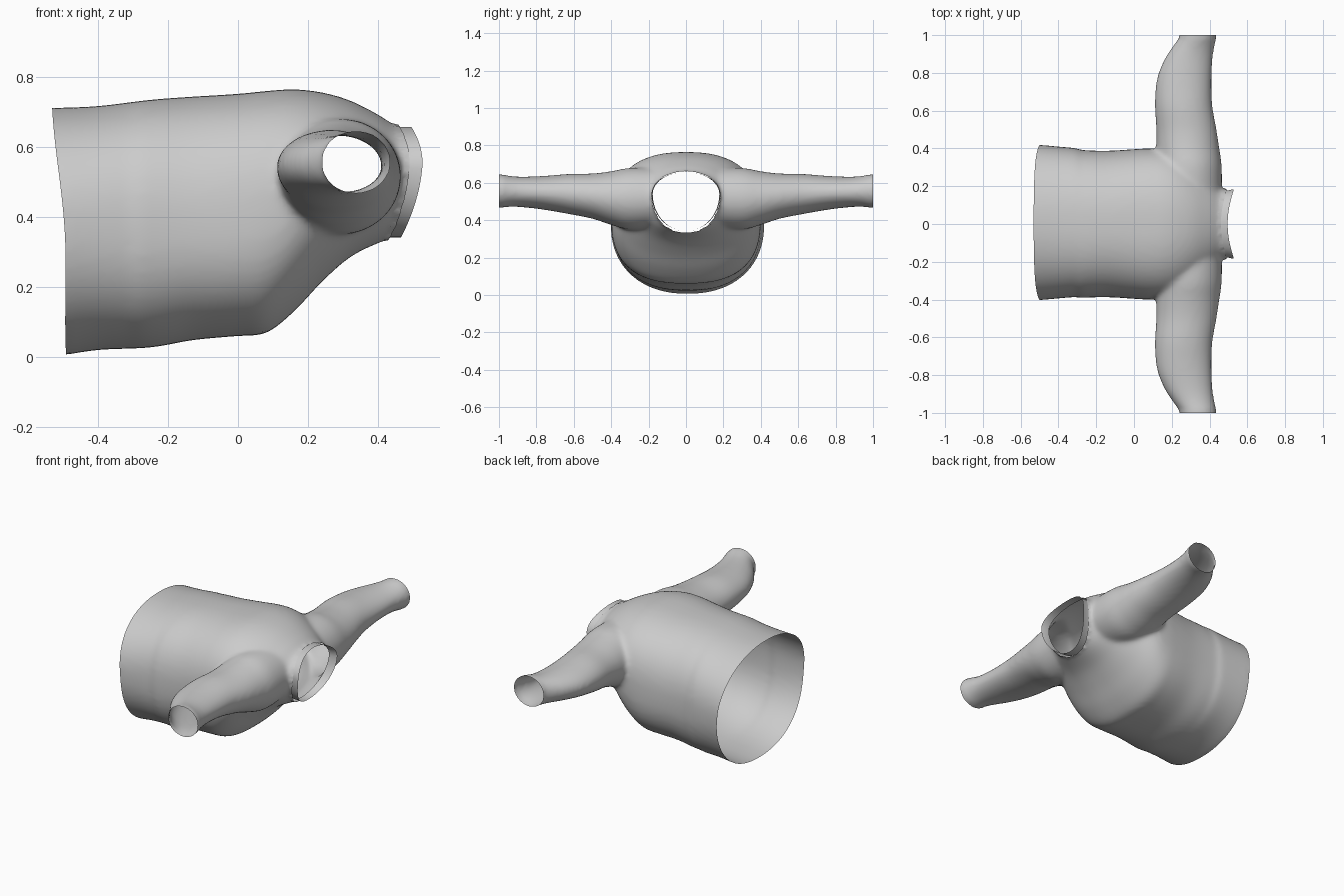
import bpy, bmesh, math

if "Cube" in bpy.data.objects:
    bpy.data.objects.remove(bpy.data.objects["Cube"])


def spow(v, p):
    return math.copysign(abs(v) ** p, v)


def loft(bm, rings, closed=True):
    """Skin a list of point rings, optionally capping both ends."""
    vs = [[bm.verts.new(p) for p in r] for r in rings]
    n = len(vs[0])
    for a, b in zip(vs, vs[1:]):
        for i in range(n):
            j = (i + 1) % n
            bm.faces.new((a[i], a[j], b[j], b[i]))
    if closed:
        bm.faces.new(vs[0][::-1])
        bm.faces.new(vs[-1])


def spline(rows, steps=5):
    """Catmull-Rom resampling of section rows."""
    out = []
    for i in range(len(rows) - 1):
        p = [rows[max(0, min(len(rows) - 1, i + k))] for k in (-1, 0, 1, 2)]
        for s in range(steps):
            t = s / steps
            out.append([b + .5 * t * (c - a + t * (2*a - 5*b + 4*c - d + t * (3*(b - c) + d - a)))
                        for a, b, c, d in zip(*p)])
    return out + [rows[-1]]


ANG = [2 * math.pi * i / 64 for i in range(64)]

# torso sections: x, top z, widest z, bottom z, half width, squareness
TORSO = [
    (-.60, .710, .38, .000, .415, 2.2), (-.52, .712, .38, .002, .413, 2.2),
    (-.40, .717, .38, .020, .402, 2.3), (-.25, .735, .38, .027, .390, 2.4),
    (-.13, .744, .38, .048, .388, 2.4), (.00, .752, .39, .060, .396, 2.5),
    (.08, .760, .41, .068, .400, 2.5), (.16, .765, .44, .130, .395, 2.4),
    (.24, .756, .48, .215, .365, 2.3), (.32, .733, .51, .285, .310, 2.2),
    (.40, .693, .53, .325, .245, 2.1), (.45, .662, .54, .340, .190, 2.1),
    (.50, .655, .54, .340, .180, 2.1), (.58, .655, .54, .340, .180, 2.1)]
# sleeve sections: y, back x, front x, bottom z, top z
SLEEVE = [
    (.15, .12, .465, .36, .68), (.30, .12, .465, .35, .68), (.40, .118, .452, .375, .662),
    (.50, .118, .437, .408, .650), (.62, .110, .416, .432, .648), (.72, .114, .411, .450, .640),
    (.80, .130, .412, .462, .635), (.88, .165, .417, .470, .633), (.94, .205, .426, .472, .637),
    (1.0, .243, .438, .466, .648), (1.08, .243, .438, .466, .648)]

bm = bmesh.new()
rings = []
for x, zt, zm, zb, w, n in spline(TORSO):
    rings.append([(x, .008 * (x < -.3) + w * spow(math.cos(a), 2 / n),
                   zm + (zt - zm if math.sin(a) > 0 else zm - zb) * spow(math.sin(a), 2 / n))
                  for a in ANG])
loft(bm, rings)
for side in (1, -1):
    rings = []
    for y, xa, xb, za, zb in spline(SLEEVE):
        rings.append([((xa + xb) / 2 + (xb - xa) / 2 * math.cos(a), side * y,
                       (za + zb) / 2 + (zb - za) / 2 * math.sin(a)) for a in ANG])
    loft(bm, rings)
bmesh.ops.recalc_face_normals(bm, faces=bm.faces)
me = bpy.data.meshes.new("shirt_body")
bm.to_mesh(me)
bm.free()
shirt = bpy.data.objects.new("shirt_body", me)
bpy.context.collection.objects.link(shirt)

# fuse torso and sleeves into one soft skin
mod = shirt.modifiers.new("fuse", 'REMESH')
mod.mode = 'VOXEL'
mod.voxel_size = .012
mod = shirt.modifiers.new("soften", 'SMOOTH')
mod.factor = .5
mod.iterations = 14
bpy.context.view_layer.objects.active = shirt
shirt.select_set(True)
for name in ("fuse", "soften"):
    bpy.ops.object.modifier_apply(modifier=name)


def neck_x(y, z):
    return .43 + .03 * (z - .34) / .32 + .04 * (y / .18) ** 2


def hem_x(z):
    return -.483 - .04 * z / .71 - .008 * math.cos(z / .71 * 2 * math.pi)


# open the hem, neck and cuffs, then straighten the cut edges
bm = bmesh.new()
bm.from_mesh(shirt.data)


def is_neck(c):
    return c.x > .38 and abs(c.y) < .215


cut = [v for v in bm.verts if v.co.x < hem_x(v.co.z) or abs(v.co.y) > 1
       or (is_neck(v.co) and v.co.x > neck_x(v.co.y, v.co.z))]
bmesh.ops.delete(bm, geom=cut, context='VERTS')
for v in bm.verts:
    if v.is_boundary:
        if v.co.x < -.3:
            v.co.x = hem_x(v.co.z)
        elif abs(v.co.y) > .8:
            v.co.y = math.copysign(1, v.co.y)
        elif is_neck(v.co):
            v.co.x = neck_x(v.co.y, v.co.z)
bm.to_mesh(shirt.data)
bm.free()

# collar band around the neck opening
bm = bmesh.new()
rings = []
for dx, grow in ((-.012, 0), (.012, .0), (.036, .006)):
    ring = []
    for a in ANG:
        y = (.178 + grow) * math.cos(a)
        s = math.sin(a)
        z = .54 + (.117 if s > 0 else .198) * s
        ring.append((neck_x(y, z) + dx, y, z))
    rings.append(ring)
loft(bm, rings, closed=False)
me = bpy.data.meshes.new("collar")
bm.to_mesh(me)
bm.free()
collar = bpy.data.objects.new("collar", me)
bpy.context.collection.objects.link(collar)

for ob in (shirt, collar):
    bpy.ops.object.select_all(action='DESELECT')
    ob.select_set(True)
    bpy.context.view_layer.objects.active = ob
    bpy.ops.object.shade_smooth_by_angle(angle=math.radians(50))
